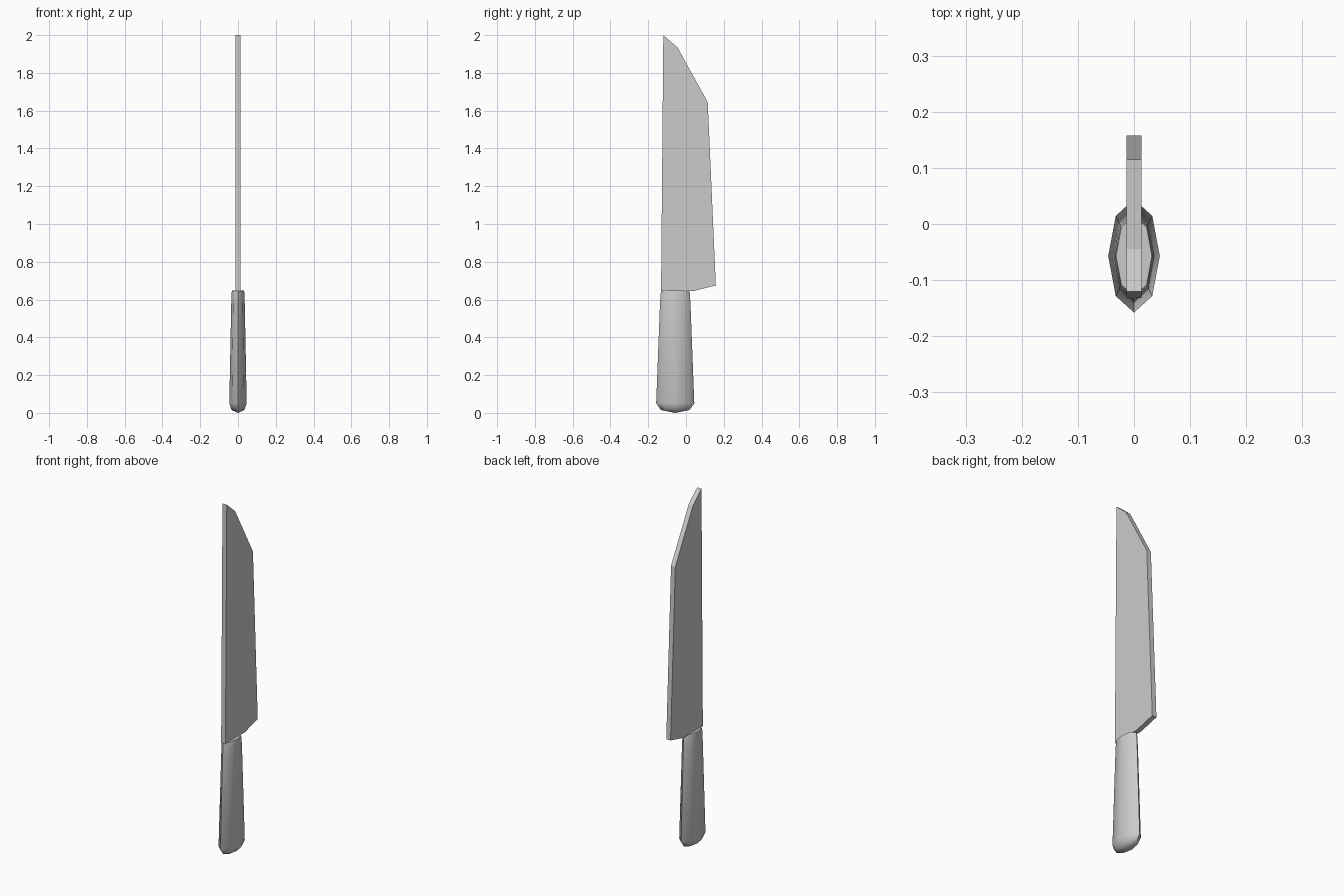
import bpy, bmesh, math

if "Cube" in bpy.data.objects:
    bpy.data.objects.remove(bpy.data.objects["Cube"])


def make_object(name, bm):
    bmesh.ops.recalc_face_normals(bm, faces=bm.faces)
    mesh = bpy.data.meshes.new(name)
    bm.to_mesh(mesh)
    bm.free()
    obj = bpy.data.objects.new(name, mesh)
    bpy.context.collection.objects.link(obj)
    return obj


# Blade: side profile (y, z) extruded across its thickness
profile = [(-0.132, 0.645), (0.04, 0.645), (0.158, 0.675),
           (0.115, 1.645), (-0.045, 1.935), (-0.12, 2.0)]
half_thickness = 0.0135
bm = bmesh.new()
face = bm.faces.new([bm.verts.new((-half_thickness, y, z)) for y, z in profile])
extruded = bmesh.ops.extrude_face_region(bm, geom=[face])["geom"]
bmesh.ops.translate(bm, vec=(2 * half_thickness, 0, 0),
                    verts=[v for v in extruded if isinstance(v, bmesh.types.BMVert)])
make_object("blade", bm)

# Handle: eight-sided oval rings (z, centre y, half width x, half depth y)
rings = [(0.015, -0.057, 0.034, 0.075),
         (0.05, -0.057, 0.046, 0.101),
         (0.57, -0.057, 0.036, 0.081),
         (0.635, -0.057, 0.034, 0.077),
         (0.648, -0.057, 0.032, 0.072)]
sides = 8
bm = bmesh.new()
loops = []
for z, cy, rx, ry in rings:
    angles = [2 * math.pi * i / sides for i in range(sides)]
    loops.append([bm.verts.new((rx * math.cos(a), cy + ry * math.sin(a), z))
                  for a in angles])
for low, high in zip(loops, loops[1:]):
    for i in range(sides):
        j = (i + 1) % sides
        bm.faces.new((low[i], low[j], high[j], high[i]))

# Handle ends: flat top and shallow domed butt
bm.faces.new(loops[-1])
butt = bm.verts.new((0, -0.057, 0))
for i in range(sides):
    bm.faces.new((butt, loops[0][(i + 1) % sides], loops[0][i]))
handle = make_object("handle", bm)

bpy.ops.object.select_all(action='DESELECT')
handle.select_set(True)
bpy.context.view_layer.objects.active = handle
bpy.ops.object.shade_smooth_by_angle(angle=math.radians(60))
